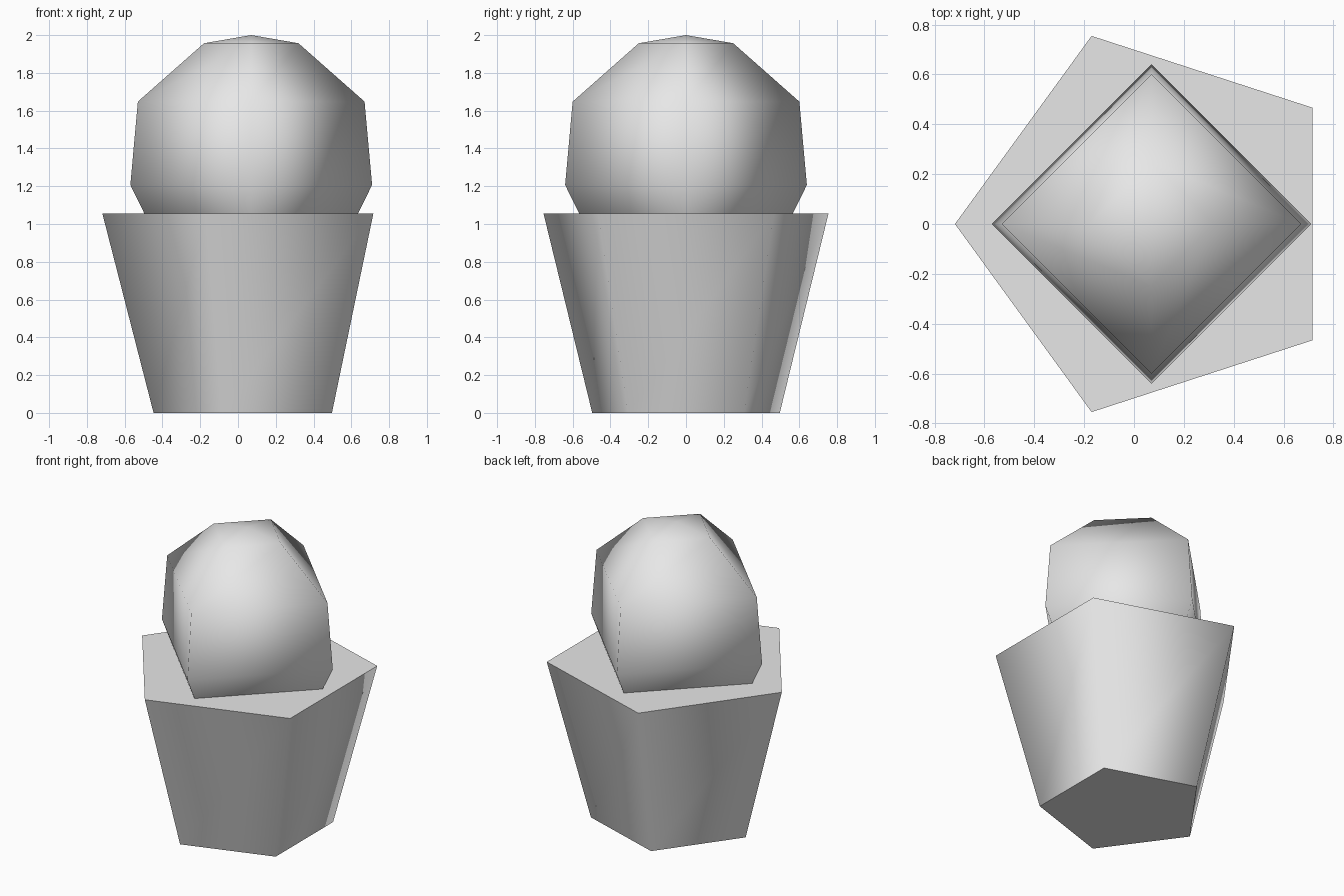
import bpy
import bmesh
from math import sin, cos, pi, radians

cube = bpy.data.objects.get("Cube")
if cube:
    bpy.data.objects.remove(cube, do_unlink=True)

grey = bpy.data.materials.new("plain grey")
grey.use_nodes = True
colour = (0.8, 0.8, 0.8, 1)
grey.diffuse_color = colour
grey.node_tree.nodes["Principled BSDF"].inputs["Base Color"].default_value = colour


def lathe(name, profile, sides, start, centre_x, smooth_angle):
    """Sweep (radius, height) points, bottom to top, around a vertical axis."""
    bm = bmesh.new()
    rings = []
    for r, z in profile:
        if r == 0:
            rings.append([bm.verts.new((centre_x, 0, z))] * sides)
        else:
            angles = [start + 2 * pi * i / sides for i in range(sides)]
            rings.append([bm.verts.new((centre_x + r * cos(a), r * sin(a), z)) for a in angles])
    for low, high in zip(rings, rings[1:]):
        for i in range(sides):
            j = (i + 1) % sides
            corners = dict.fromkeys((low[i], low[j], high[j], high[i]))
            bm.faces.new(list(corners))
    # Close flat ends
    if profile[0][0]:
        bm.faces.new(rings[0][::-1])
    if profile[-1][0]:
        bm.faces.new(rings[-1])
    bmesh.ops.recalc_face_normals(bm, faces=bm.faces)
    mesh = bpy.data.meshes.new(name)
    bm.to_mesh(mesh)
    bm.free()
    mesh.materials.append(grey)
    obj = bpy.data.objects.new(name, mesh)
    bpy.context.collection.objects.link(obj)
    bpy.ops.object.select_all(action="DESELECT")
    obj.select_set(True)
    bpy.context.view_layer.objects.active = obj
    bpy.ops.object.shade_smooth_by_angle(angle=radians(smooth_angle))
    return obj


# Five-sided tapered pot, smooth around the sides with crisp rims
lathe("pot", [(0.522, 0), (0.793, 1.055)], 5, pi, 0.075, 75)

# Four-sided rounded plant sitting in the pot
lathe("plant_ball",
      [(0, 0.71), (0.465, 0.85), (0.64, 1.207), (0.6, 1.648), (0.25, 1.957), (0, 2)],
      4, 0, 0.07, 180)
